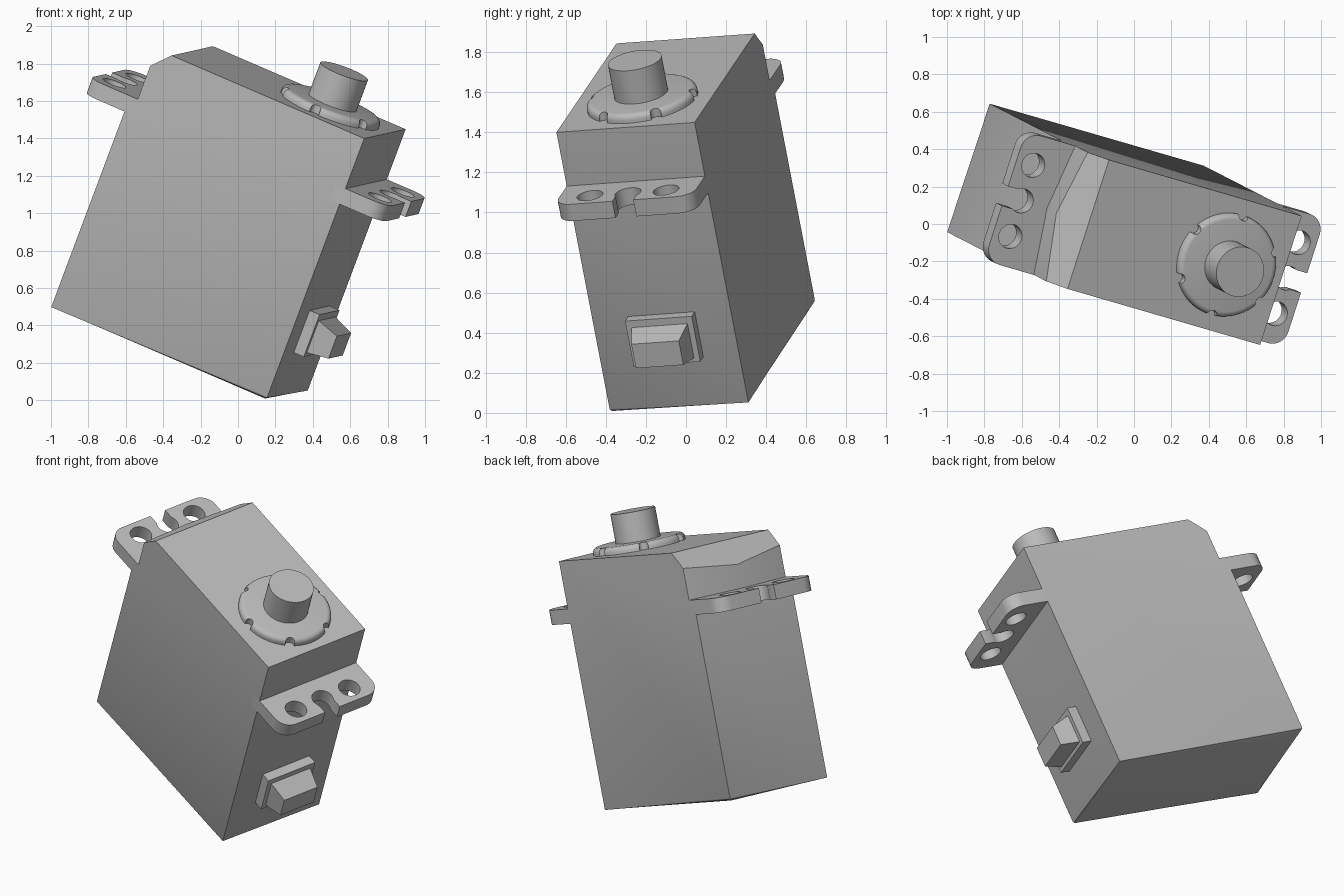
import bpy, bmesh, math
from mathutils import Matrix, Vector

old = bpy.data.objects.get("Cube")
if old:
    bpy.data.objects.remove(old, do_unlink=True)

# One grey plastic for everything
grey = bpy.data.materials.new("grey plastic")
grey.use_nodes = True
grey.diffuse_color = (0.5, 0.5, 0.5, 1)
grey.node_tree.nodes["Principled BSDF"].inputs["Base Color"].default_value = (0.5, 0.5, 0.5, 1)

# Tilted pose shared by all parts
ax = Vector((0.887, -0.258, -0.382)).normalized()
ay = Vector((0.345, -0.177, 0.921)).cross(ax).normalized()
az = ax.cross(ay)
POSE = Matrix.Translation((-0.313, 0.134, 0.275)) @ Matrix((ax, ay, az)).transposed().to_4x4()

HALF_L, HALF_W, TOP = 0.648, 0.363, 1.516
FLANGE_Z = (1.135, 1.225)


def finish(name, bm):
    bmesh.ops.recalc_face_normals(bm, faces=bm.faces)
    mesh = bpy.data.meshes.new(name)
    bm.to_mesh(mesh)
    bm.free()
    mesh.materials.append(grey)
    obj = bpy.data.objects.new(name, mesh)
    bpy.context.collection.objects.link(obj)
    return obj


def prism_bm(pts, z0, z1, turn=Matrix()):
    bm = bmesh.new()
    face = bm.faces.new([bm.verts.new((x, y, z0)) for x, y in pts])
    new = bmesh.ops.extrude_face_region(bm, geom=[face])["geom"]
    bmesh.ops.translate(bm, vec=(0, 0, z1 - z0),
                        verts=[v for v in new if isinstance(v, bmesh.types.BMVert)])
    bm.transform(turn)
    return bm


def arc(cx, cy, r, a0, a1, n):
    return [(cx + r * math.cos(math.radians(a0 + (a1 - a0) * i / n)),
             cy + r * math.sin(math.radians(a0 + (a1 - a0) * i / n))) for i in range(n + 1)]


def circle(cx, cy, r, n=32):
    return arc(cx, cy, r, 0, 360, n)[:-1]


def activate(obj):
    bpy.ops.object.select_all(action='DESELECT')
    obj.select_set(True)
    bpy.context.view_layer.objects.active = obj


def cut(obj, pts, z0, z1):
    cutter = finish("cutter", prism_bm(pts, z0, z1))
    mod = obj.modifiers.new("cut", 'BOOLEAN')
    mod.operation, mod.solver, mod.object = 'DIFFERENCE', 'EXACT', cutter
    activate(obj)
    bpy.ops.object.modifier_apply(modifier=mod.name)
    bpy.data.objects.remove(cutter, do_unlink=True)


def place(obj, smooth=True, turn=Matrix()):
    obj.matrix_world = POSE @ turn
    if smooth:
        activate(obj)
        bpy.ops.object.shade_smooth_by_angle(angle=math.radians(35))


# Case: side profile with a chamfered rear top, rounded bottom rim, pointed rear wall
side = [(-HALF_L, 0), (HALF_L, 0), (HALF_L, TOP), (-HALF_L + 0.135, TOP), (-HALF_L, 1.37)]
bm = prism_bm(side, -HALF_W, HALF_W, Matrix.Rotation(math.pi / 2, 4, 'X'))
rim = [e for e in bm.edges if all(v.co.z < 0.001 for v in e.verts)]
bmesh.ops.bevel(bm, geom=rim, offset=0.02, segments=3, profile=0.5, affect='EDGES')
case = finish("case", bm)
tip, far = -HALF_L, 2 * HALF_W
cut(case, [(tip, 0), (tip + 0.09, far), (tip - 0.2, far), (tip - 0.2, -far), (tip + 0.09, -far)],
    1.18, TOP + 0.2)
place(case)

# Mounting flanges: rounded tabs with two screw holes and an open keyhole slot
out, hole_x, r = HALF_L + 0.253, HALF_L + 0.152, 0.09
tab = ([(HALF_L - 0.06, -HALF_W)] + arc(out - r, -HALF_W + r, r, -90, 0, 8)
       + arc(out - r, HALF_W - r, r, 0, 90, 8) + [(HALF_L - 0.06, HALF_W)])
for name, angle in (("front_flange", 0), ("rear_flange", math.pi)):
    flange = finish(name, prism_bm(tab, *FLANGE_Z))
    for y in (-0.2, 0, 0.2):
        cut(flange, circle(hole_x, y, 0.066), 1, 1.4)
    cut(flange, [(hole_x, -0.055), (out + 0.1, -0.055), (out + 0.1, 0.055), (hole_x, 0.055)], 1, 1.4)
    place(flange, turn=Matrix.Rotation(angle, 4, 'Z'))

# Collar: flat disc with rounded rim and six notches
cx = 0.315
bm = prism_bm(circle(cx, 0, 0.28, 64), TOP - 0.02, TOP + 0.045)
rim = [e for e in bm.edges if all(v.co.z > TOP for v in e.verts)]
bmesh.ops.bevel(bm, geom=rim, offset=0.03, segments=4, profile=0.5, affect='EDGES')
collar = finish("collar", bm)
for i in range(6):
    a = math.radians(30 + 60 * i)
    cut(collar, circle(cx + 0.28 * math.cos(a), 0.28 * math.sin(a), 0.028, 16), TOP - 0.1, TOP + 0.1)
place(collar)

# Output shaft
place(finish("output_shaft", prism_bm(circle(cx, 0, 0.136, 48), TOP, TOP + 0.225)))

# Cable outlet: base plate and tapered plug on the front wall
facing = Matrix(((0, 0, 1), (1, 0, 0), (0, 1, 0))).to_4x4()


def rect(hw, z0, z1):
    return [(-hw, z0), (hw, z0), (hw, z1), (-hw, z1)]


plate = finish("cable_plate", prism_bm(rect(0.175, 0.26, 0.505), HALF_L - 0.02, HALF_L + 0.06, facing))
place(plate, smooth=False)
bm = prism_bm(rect(0.15, 0.28, 0.475), HALF_L + 0.04, HALF_L + 0.178, facing)
for v in bm.verts:
    if v.co.x > HALF_L + 0.1:
        v.co.y *= 0.83
        v.co.z = 0.295 if v.co.z < 0.35 else 0.425
place(finish("cable_plug", bm), smooth=False)
